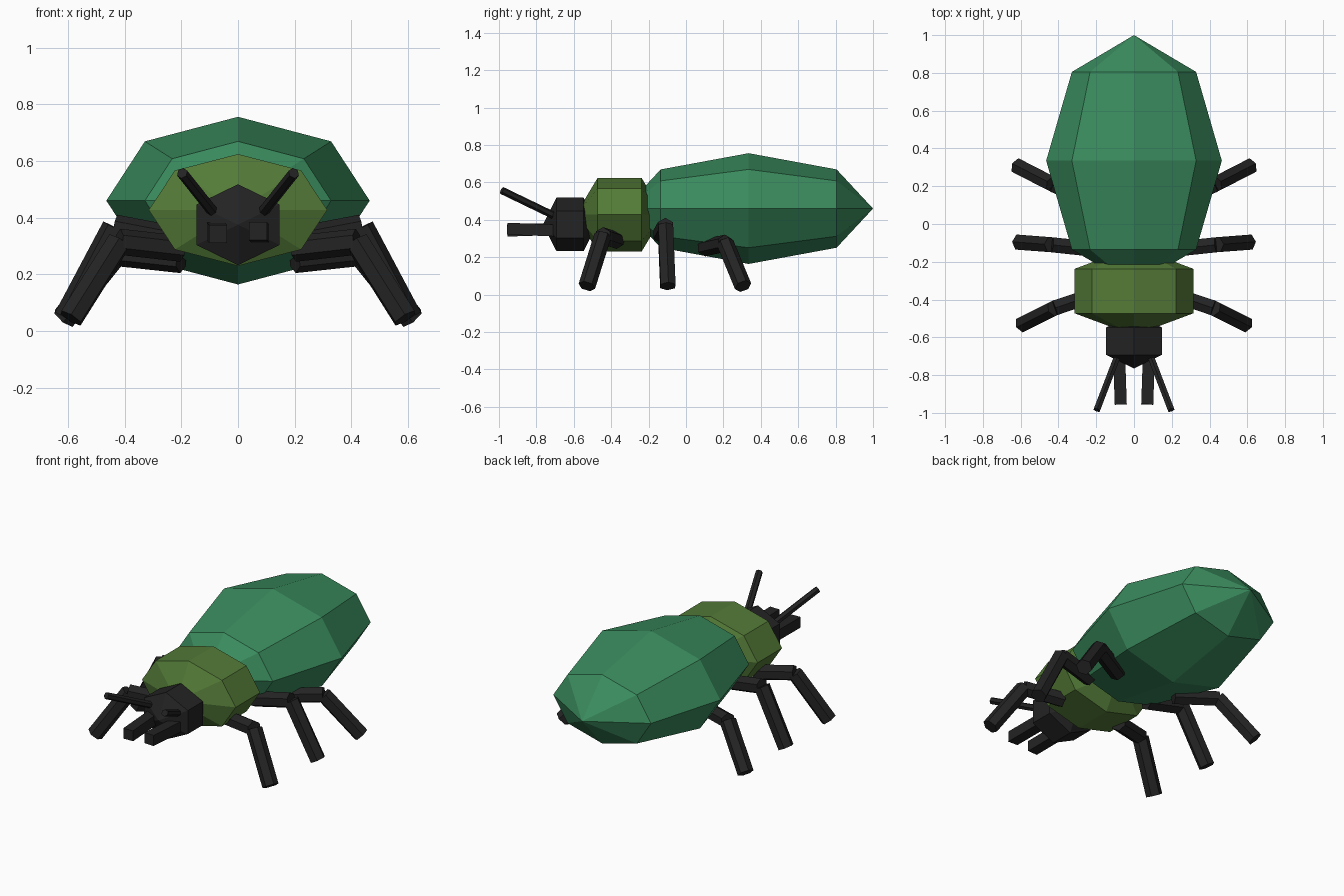
import bpy
from mathutils import Vector, Matrix

if "Cube" in bpy.data.objects:
    bpy.data.objects.remove(bpy.data.objects["Cube"])


def mat(name, rgb):
    m = bpy.data.materials.new(name)
    m.diffuse_color = (*rgb, 1)
    m.use_nodes = True
    m.node_tree.nodes["Principled BSDF"].inputs["Base Color"].default_value = m.diffuse_color
    return m


green = mat("shell green", (0.042, 0.26, 0.11))
olive = mat("olive", (0.087, 0.195, 0.038))
black = mat("charcoal", (0.017, 0.017, 0.017))


def finish(name, m):
    ob = bpy.context.object
    ob.name = name
    ob.data.materials.append(m)
    return ob


def body(name, centre, radii, segs, rings, m):
    """Low-poly ellipsoid with its poles along y; first ring vertex follows +x."""
    bpy.ops.mesh.primitive_uv_sphere_add(segments=segs, ring_count=rings, radius=1)
    ob = finish(name, m)
    rot = Matrix.Rotation(1.5707963, 4, 'X')
    ob.data.transform(Matrix.Translation(centre) @ Matrix.Diagonal((*radii, 1)) @ rot)
    return ob


def rod(name, a, b, r, sides, m):
    """Straight prism between two points."""
    a, b = Vector(a), Vector(b)
    bpy.ops.mesh.primitive_cylinder_add(vertices=sides, radius=r, depth=(b - a).length)
    ob = finish(name, m)
    q = (b - a).to_track_quat('Z', 'Y').to_matrix().to_4x4()
    ob.data.transform(Matrix.Translation((a + b) / 2) @ q)
    return ob


# Body segments
body("abdomen", (0, 0.335, 0.46), (0.465, 0.665, 0.296), 8, 4, green)
body("thorax", (0, -0.355, 0.427), (0.364, 0.235, 0.228), 8, 3, olive)
body("head", (0, -0.62, 0.375), (0.196, 0.145, 0.165), 6, 3, black)

# Legs: hip, knee, foot on the +x side
LEGS = {
    "front": ((0.20, -0.37, 0.29), (0.42, -0.445, 0.315), (0.59, -0.53, 0.045)),
    "middle": ((0.20, -0.135, 0.32), (0.435, -0.11, 0.365), (0.605, -0.097, 0.045)),
    "rear": ((0.20, 0.10, 0.25), (0.43, 0.21, 0.275), (0.615, 0.305, 0.045)),
}
for s, side in ((1, "right"), (-1, "left")):
    def flip(p):
        return (p[0] * s, p[1], p[2])

    for name, (hip, knee, foot) in LEGS.items():
        rod(f"{name}_upper_leg_{side}", flip(hip), flip(knee), 0.046, 6, black)
        rod(f"{name}_lower_leg_{side}", flip(knee), flip(foot), 0.046, 6, black)

    # Antennae and jaws
    rod(f"antenna_{side}", flip((0.08, -0.68, 0.41)), flip((0.197, -0.985, 0.557)), 0.02, 6, black)
    jaw = rod(f"jaw_{side}", flip((0.082, -0.66, 0.347)), flip((0.068, -0.955, 0.347)), 0.045, 4, black)
    c = Vector(flip((0.075, -0.8, 0.347)))
    jaw.data.transform(Matrix.Translation(c) @ Matrix.Rotation(0.7853982, 4, 'Y') @ Matrix.Translation(-c))
